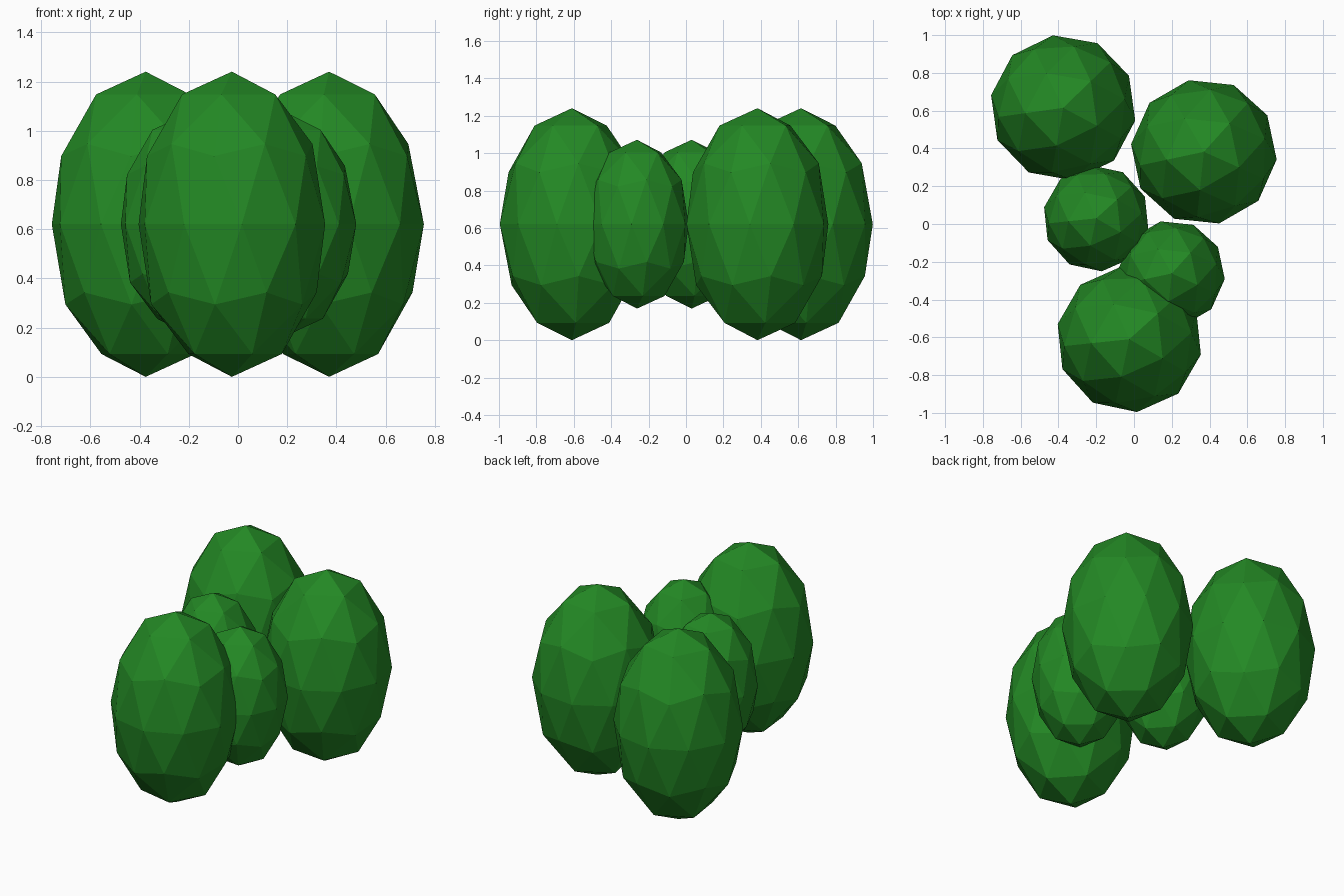
import bpy
from math import radians

cube = bpy.data.objects.get("Cube")
if cube:
    bpy.data.objects.remove(cube, do_unlink=True)

# Single leaf colour
leaf = bpy.data.materials.new("leaf_green")
leaf.use_nodes = True
colour = (0.017, 0.25, 0.018, 1.0)
leaf.diffuse_color = colour
bsdf = next(n for n in leaf.node_tree.nodes if n.type == "BSDF_PRINCIPLED")
bsdf.inputs["Base Color"].default_value = colour

MID_HEIGHT = 0.62
STRETCH = 1.6


def foliage(name, x, y, radius, turn):
    """Faceted clump of leaves, stretched upwards and turned about its axis."""
    bpy.ops.mesh.primitive_ico_sphere_add(
        subdivisions=2, radius=radius, location=(x, y, MID_HEIGHT),
        rotation=(0, 0, radians(turn)))
    clump = bpy.context.object
    clump.name = name
    clump.scale = (1, 1, STRETCH)
    clump.data.materials.append(leaf)
    bpy.ops.object.shade_flat()


# Three large clumps around two small ones
LARGE, SMALL = 0.3875, 0.282
foliage("back_foliage", -0.375, 0.615, LARGE, 44)
foliage("left_foliage", 0.37, 0.382, LARGE, 48)
foliage("front_foliage", -0.025, -0.61, LARGE, 42)
foliage("small_right_foliage", -0.2, 0.03, SMALL, 42)
foliage("small_left_foliage", 0.2, -0.262, SMALL, 48)
